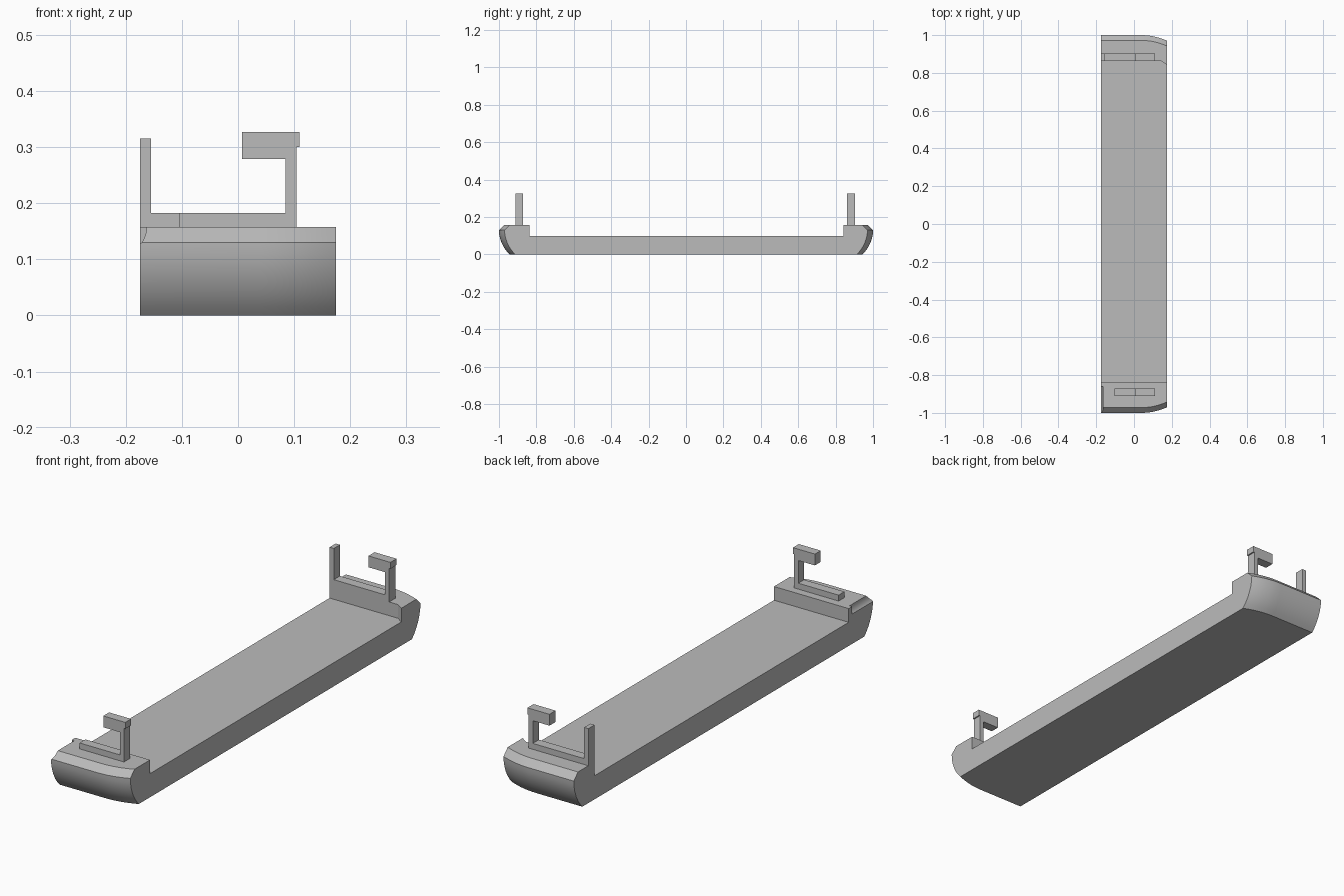
import bpy, bmesh, math

cube = bpy.data.objects.get("Cube")
if cube:
    bpy.data.objects.remove(cube, do_unlink=True)

grey = bpy.data.materials.new("plain_grey")
grey.use_nodes = True
colour = (0.5, 0.5, 0.5, 1)
grey.diffuse_color = colour
grey.node_tree.nodes["Principled BSDF"].inputs["Base Color"].default_value = colour


def loft(name, loops):
    """Skin a row of matching closed loops and cap both ends."""
    bm = bmesh.new()
    rows = [[bm.verts.new(p) for p in loop] for loop in loops]
    n = len(rows[0])
    for a, b in zip(rows, rows[1:]):
        for i in range(n):
            j = (i + 1) % n
            bm.faces.new((a[i], a[j], b[j], b[i]))
    bm.faces.new(rows[0])
    bm.faces.new(rows[-1])
    bmesh.ops.recalc_face_normals(bm, faces=bm.faces)
    mesh = bpy.data.meshes.new(name)
    bm.to_mesh(mesh)
    bm.free()
    mesh.materials.append(grey)
    obj = bpy.data.objects.new(name, mesh)
    bpy.context.collection.objects.link(obj)
    return obj


HALF, DECK, TOP = 0.175, 0.1, 0.158
# Rounded nose from the top chamfer down to the underside
nose = [(0.972, TOP), (1.0, 0.13), (0.999, 0.11), (0.994, 0.085),
        (0.985, 0.06), (0.973, 0.037), (0.958, 0.016), (0.943, 0)]


def section(x):
    """Side profile; both noses sweep back toward the left side."""
    sweep = 0.03 * (max(0, x - 0.04) / (HALF - 0.04)) ** 2
    back_step = 0.862 - 0.02 * max(0, x - 0.145) / 0.03
    front = [(-(y - sweep), z) for y, z in nose]
    back = [(y - sweep, z) for y, z in reversed(nose)]
    inner = [(back_step, TOP), (back_step, DECK), (-0.838, DECK), (-0.838, TOP)]
    return [(x, y, z) for y, z in front + back + inner]


# Long deck with a raised block at each end
stations = [-HALF, 0.04, 0.065, 0.09, 0.115, 0.13, 0.145, 0.16, HALF]
body = loft("deck_body", [section(x) for x in stations])

# Small cove along the front block's right top edge
ring = [(-0.19 + 0.027 * math.cos(t * math.tau / 32),
         TOP + 0.038 * math.sin(t * math.tau / 32)) for t in range(32)]
cutter = loft("cove_cutter", [[(x, y, z) for x, z in ring] for y in (-1.05, -0.86)])
cutter.hide_render = True
cove = body.modifiers.new("cove", "BOOLEAN")
cove.operation, cove.solver, cove.object = "DIFFERENCE", "EXACT", cutter
bpy.context.view_layer.objects.active = body
body.select_set(True)
bpy.ops.object.modifier_apply(modifier=cove.name)
bpy.data.objects.remove(cutter, do_unlink=True)
bpy.ops.object.shade_smooth_by_angle(angle=math.radians(25))


# Hooked brackets: base rail, upright and overhanging block in one outline
def bracket(name, left_end, y0, y1):
    base = TOP - 0.01
    outline = left_end + [(0.085, 0.183), (0.085, 0.279), (0.007, 0.279),
                          (0.007, 0.327), (0.11, 0.327), (0.11, 0.3),
                          (0.104, 0.3), (0.104, base)]
    return loft(name, [[(x, y, z) for x, z in outline] for y in (y0, y1)])


bracket("front_bracket", [(-0.104, TOP - 0.01), (-0.104, 0.183)], -0.911, -0.872)
# The rear one also carries a tall post at its right end
post = [(-HALF, TOP - 0.01), (-HALF, 0.315), (-0.155, 0.315), (-0.155, 0.183)]
bracket("rear_bracket", post, 0.862, 0.903)
